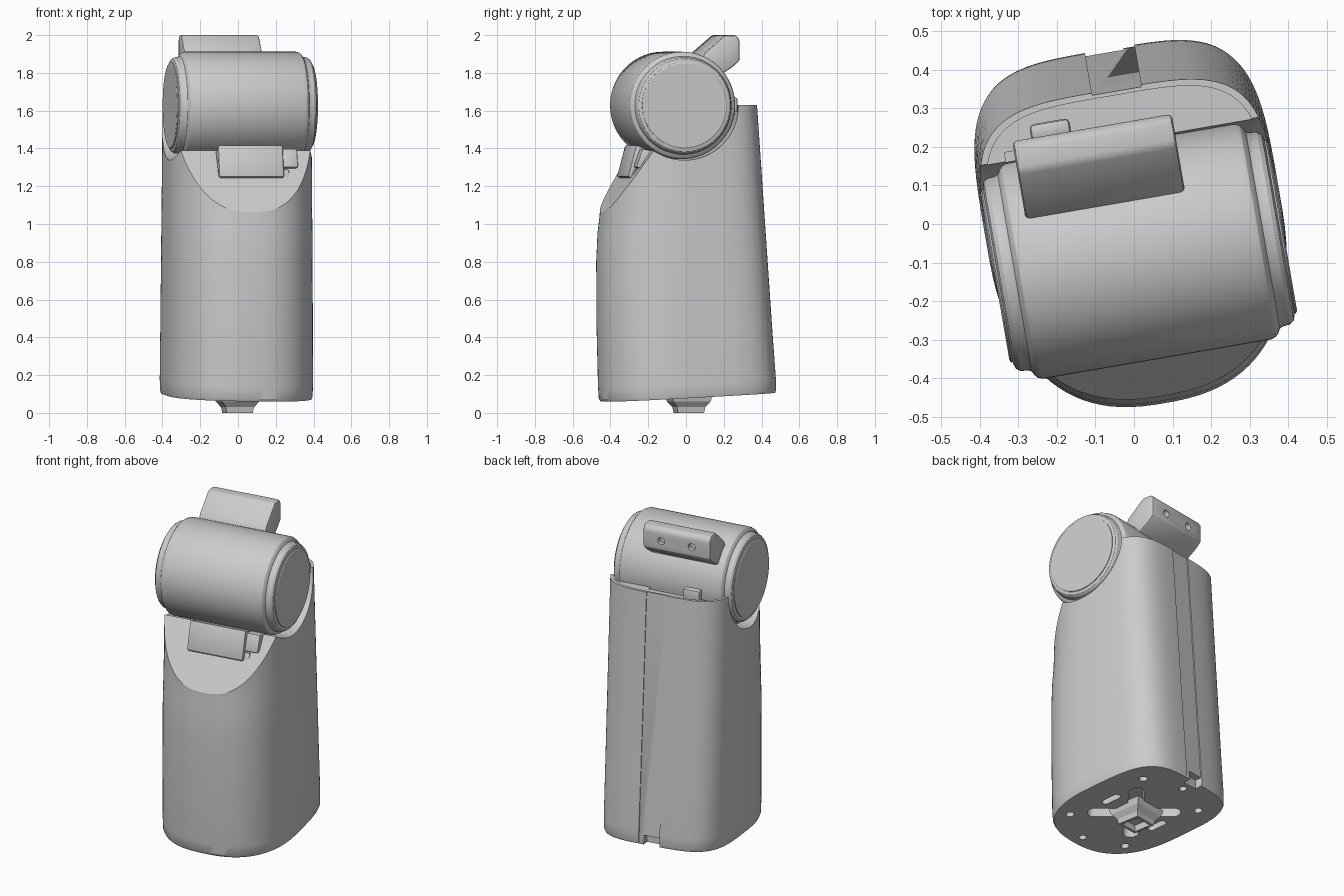
import bpy, bmesh
from math import sin, cos, pi, radians, copysign
from mathutils import Matrix, Vector

if "Cube" in bpy.data.objects:
    bpy.data.objects.remove(bpy.data.objects["Cube"], do_unlink=True)

TURN = Matrix.Rotation(radians(9.8), 4, 'Z')   # whole model is turned slightly
HEAD_Y, HEAD_Z = -0.072, 1.628                 # drum axis
DIAGONAL = radians(45)

grey = bpy.data.materials.new("plain_grey")
grey.use_nodes = True
grey.diffuse_color = (0.6, 0.6, 0.6, 1)
grey.node_tree.nodes["Principled BSDF"].inputs["Base Color"].default_value = (0.6, 0.6, 0.6, 1)


def finish(bm, name):
    bmesh.ops.recalc_face_normals(bm, faces=bm.faces)
    bm.transform(TURN)
    mesh = bpy.data.meshes.new(name)
    bm.to_mesh(mesh)
    bm.free()
    mesh.materials.append(grey)
    ob = bpy.data.objects.new(name, mesh)
    bpy.context.collection.objects.link(ob)
    return ob


def activate(ob):
    bpy.ops.object.select_all(action='DESELECT')
    ob.select_set(True)
    bpy.context.view_layer.objects.active = ob


def bevel(ob, width, segments=2):
    activate(ob)
    mod = ob.modifiers.new("bevel", 'BEVEL')
    mod.width, mod.segments, mod.limit_method = width, segments, 'ANGLE'
    bpy.ops.object.modifier_apply(modifier=mod.name)
    return ob


def cut(ob, cutter):
    cutter.hide_render = True
    activate(ob)
    mod = ob.modifiers.new("cut", 'BOOLEAN')
    mod.operation, mod.solver, mod.object = 'DIFFERENCE', 'EXACT', cutter
    bpy.ops.object.modifier_apply(modifier=mod.name)
    bpy.data.objects.remove(cutter, do_unlink=True)


def smooth(ob):
    activate(ob)
    bpy.ops.object.shade_smooth_by_angle(angle=radians(28))


def loft(name, rings):
    """Skin matching rings of points and cap both ends."""
    bm = bmesh.new()
    loops = [[bm.verts.new(p) for p in ring] for ring in rings]
    n = len(loops[0])
    for a, b in zip(loops, loops[1:]):
        for i in range(n):
            j = (i + 1) % n
            bm.faces.new((a[i], a[j], b[j], b[i]))
    bm.faces.new(loops[0])
    bm.faces.new(loops[-1])
    return finish(bm, name)


def prism(name, profile, x0, x1):
    """Extrude a (y, z) profile along x."""
    return loft(name, [[(x, y, z) for y, z in profile] for x in (x0, x1)])


def box(name, x0, x1, y0, y1, z0, z1):
    return prism(name, [(y0, z0), (y1, z0), (y1, z1), (y0, z1)], x0, x1)


def lathe(name, profile, segments=72):
    """Turn (x, radius) stations around the drum axis."""
    angles = [2 * pi * i / segments for i in range(segments)]
    return loft(name, [[(x, HEAD_Y + r * cos(a), HEAD_Z + r * sin(a)) for a in angles]
                       for x, r in profile])


def slot(name, x, y, length, radius, angle, z0, z1):
    """Upright peg with rounded ends; a plain round peg when length is 0."""
    pts = []
    for i in range(24):
        a = 2 * pi * (i + 0.5) / 24
        px, py = radius * cos(a) + copysign(length / 2, cos(a)), radius * sin(a)
        pts.append((x + px * cos(angle) - py * sin(angle),
                    y + px * sin(angle) + py * cos(angle)))
    return loft(name, [[(px, py, z) for px, py in pts] for z in (z0, z1)])


def body_ring(z, front, inset=0.0, tilt=0.0):
    """Squarish back half, rounder front half."""
    ring = []
    back = 0.468 - 0.07 * z
    for i in range(96):
        a = 2 * pi * (i + 0.5) / 96
        n = 4 if sin(a) > 0 else 2.5
        depth = (back if sin(a) > 0 else front) - inset
        x = copysign(abs(cos(a)) ** (2 / n), cos(a)) * (0.387 - 0.004 * z - inset)
        y = copysign(abs(sin(a)) ** (2 / n), sin(a)) * depth
        ring.append((x, y, z + tilt * (0.055 * y - 0.012 * x)))
    return ring


# Body shell with a gently tilted base
body = loft("body", [body_ring(0.085, 0.457, 0.008, 1), body_ring(0.10, 0.46, 0.002, 1),
                     body_ring(0.16, 0.462, 0, 1), body_ring(0.45, 0.47), body_ring(0.8, 0.472),
                     body_ring(0.95, 0.465), body_ring(1.05, 0.453), body_ring(1.63, 0.43)])

# Sloping front opening, drum cradle and sunken top shelf
cut(body, prism("front_cutter", [(-0.50, 0.99), (-0.23, 1.395), (-0.1, 1.8), (-0.7, 1.8)], -0.6, 0.6))
cut(body, loft("shelf_cutter", [body_ring(1.595, 0.4, 0.016), body_ring(1.7, 0.4, 0.016)]))
cut(body, lathe("cradle_cutter", [(-0.6, 0.29), (0.6, 0.29)]))
cut(body, box("shelf_slot_cutter", -0.30, 0.12, 0.215, 0.24, 1.45, 1.7))

# Shallow strip down the back with a notch at its foot
strip = [(0.462 - 0.07 * z, z) for z in (0.0, 1.7)]
cut(body, prism("strip_cutter", strip + [(0.6, 1.7), (0.6, 0.0)], -0.05, 0.08))
cut(body, box("notch_cutter", -0.05, 0.05, 0.41, 0.6, 0.0, 0.165))

# Underside: crossed slots, screw holes and small side slots
for side in (-1, 1):
    cut(body, slot("cross_cutter", 0, 0, 0.44, 0.045, side * DIAGONAL, -0.1, 0.19))
    cut(body, slot("side_slot_cutter", side * 0.2, 0, 0.08, 0.022, pi / 2, -0.1, 0.16))
    for y in (-0.27, 0.27):
        cut(body, slot("hole_cutter", side * 0.24, y, 0, 0.024, 0, -0.1, 0.16))
for y in (-0.38, 0.36):
    cut(body, slot("hole_cutter", 0, y, 0, 0.022, 0, -0.1, 0.16))
smooth(body)

# Flared hub under the base
hub = loft("base_hub", [[(sx * w, 0.015 + sy * w, z) for sx, sy in
                         ((-1, -1), (1, -1), (1, 1), (-1, 1))]
                        for z, w in ((0.0, 0.07), (0.03, 0.075), (0.06, 0.1), (0.1, 0.11))])
cut(hub, box("hub_cutter", -0.055, 0.055, -0.04, 0.07, -0.1, 0.04))

# Drum with stepped, rounded end caps
half = [(0.371, 0.232), (0.366, 0.246), (0.355, 0.254), (0.335, 0.256), (0.327, 0.260),
        (0.322, 0.270), (0.314, 0.279), (0.300, 0.284)]
drum = lathe("drum", [(-x, r) for x, r in half] + [(x, r) for x, r in reversed(half)])
smooth(drum)
for side in (-1, 1):
    smooth(lathe("end_disc", [(side * 0.36, 0.228), (side * 0.375, 0.228), (side * 0.379, 0.222)]))

# Chamfered bar on top of the drum, with two holes in its rear face
bar = prism("top_bar", [(0.05, 1.86), (0.075, 1.905), (0.185, 2.0), (0.245, 2.0), (0.265, 1.975),
                        (0.265, 1.865), (0.225, 1.83), (0.15, 1.78)], -0.275, 0.145)
bevel(bar, 0.012, 2)
for x in (-0.16, 0.03):
    hole = bmesh.new()
    spot = Matrix.Translation(Vector((x, 0.265, 1.92))) @ Matrix.Rotation(pi / 2, 4, 'X')
    bmesh.ops.create_cone(hole, cap_ends=True, segments=24, radius1=0.022, radius2=0.022,
                          depth=0.06, matrix=spot)
    cut(bar, finish(hole, "bar_hole_cutter"))
smooth(bar)

# Latch bracket under the front of the drum
bracket = prism("front_bracket", [(-0.30, 1.42), (-0.345, 1.25), (-0.315, 1.235), (-0.2, 1.38)],
                -0.16, 0.19)
smooth(bevel(bracket, 0.012, 2))
step = prism("bracket_step", [(-0.28, 1.40), (-0.315, 1.30), (-0.28, 1.29), (-0.19, 1.38)], 0.18, 0.27)
smooth(bevel(step, 0.01, 2))
tab = prism("bracket_tab", [(-0.31, 1.29), (-0.335, 1.23), (-0.31, 1.225), (-0.26, 1.29)], 0.09, 0.22)
smooth(bevel(tab, 0.006, 2))

# Small catch on the top shelf behind the drum
smooth(bevel(box("rear_catch", -0.225, -0.12, 0.255, 0.3, 1.58, 1.67), 0.012, 2))
